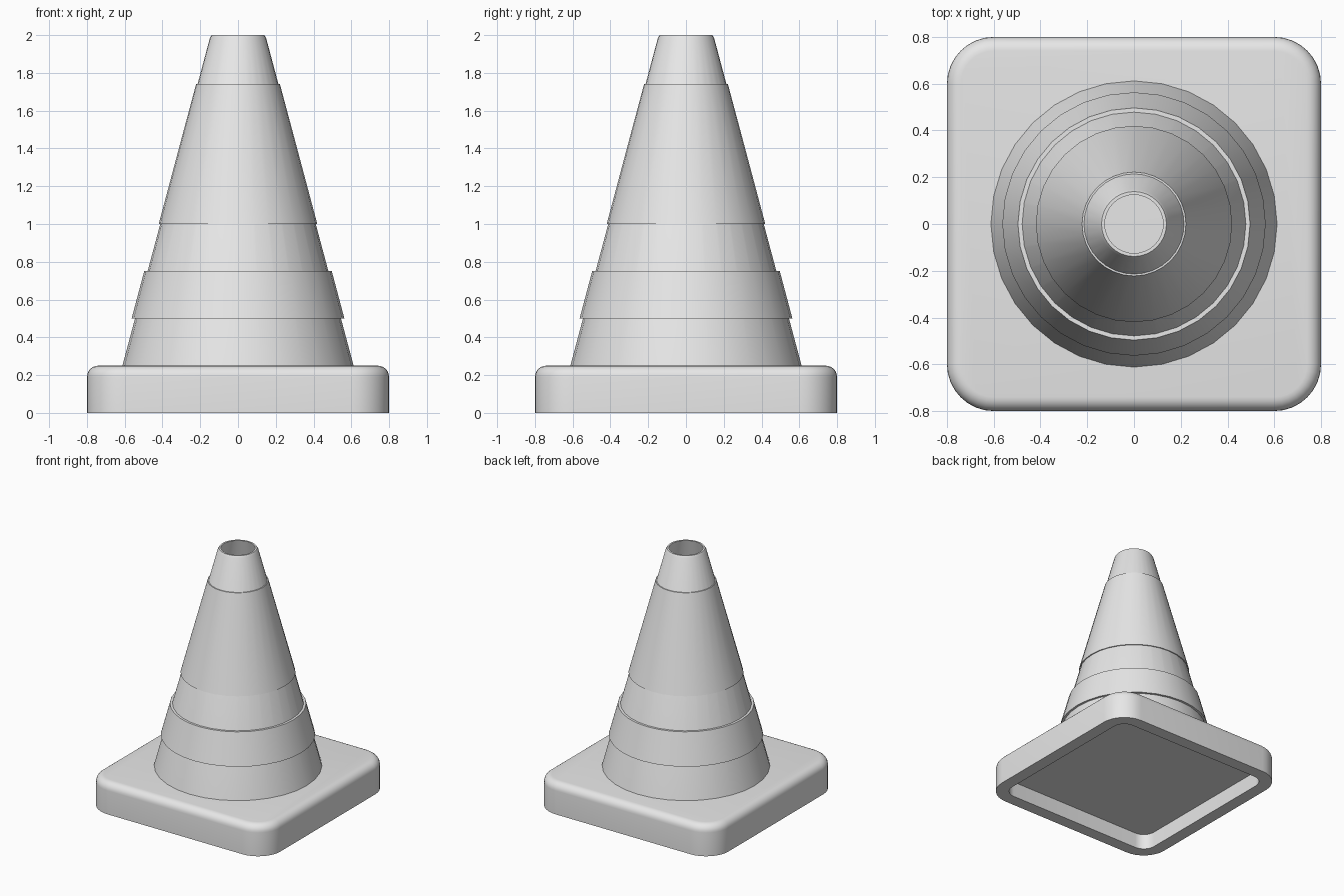
import bpy, bmesh, math

if "Cube" in bpy.data.objects:
    bpy.data.objects.remove(bpy.data.objects["Cube"], do_unlink=True)

grey = bpy.data.materials.new("light grey")
grey.use_nodes = True
grey.diffuse_color = (0.8, 0.8, 0.8, 1)
grey.node_tree.nodes["Principled BSDF"].inputs["Base Color"].default_value = (0.8, 0.8, 0.8, 1)

SIDES = 32


def finish(name, bm):
    bmesh.ops.recalc_face_normals(bm, faces=bm.faces)
    mesh = bpy.data.meshes.new(name)
    bm.to_mesh(mesh)
    bm.free()
    obj = bpy.data.objects.new(name, mesh)
    bpy.context.collection.objects.link(obj)
    mesh.materials.append(grey)
    bpy.ops.object.select_all(action='DESELECT')
    obj.select_set(True)
    bpy.context.view_layer.objects.active = obj
    bpy.ops.object.shade_smooth_by_angle(angle=math.radians(35))
    return obj


def stack(bm, rings, cap_start=False, cap_end=False, closed=False):
    """Join equal-length loops of points into a skin."""
    loops = [[bm.verts.new(p) for p in ring] for ring in rings]
    pairs = list(zip(loops, loops[1:])) + ([(loops[-1], loops[0])] if closed else [])
    for a, b in pairs:
        for i in range(len(a)):
            j = (i + 1) % len(a)
            bm.faces.new((a[i], a[j], b[j], b[i]))
    if cap_start:
        bm.faces.new(loops[0])
    if cap_end:
        bm.faces.new(loops[-1])


def circle(r, z):
    return [(r * math.cos(math.tau * i / SIDES), r * math.sin(math.tau * i / SIDES), z)
            for i in range(SIDES)]


def rounded_square(half, radius, z, steps=8):
    points = []
    c = half - radius
    for q, (sx, sy) in enumerate(((1, 1), (-1, 1), (-1, -1), (1, -1))):
        for k in range(steps + 1):
            a = math.pi / 2 * (q + k / steps)
            points.append((sx * c + radius * math.cos(a), sy * c + radius * math.sin(a), z))
    return points


def cone_radius(z):
    return 0.612 - 0.267 * (z - 0.25)


# Base slab: hollow underside, rounded corners and rounded top edge
HALF, CORNER, FILLET, TOP = 0.8, 0.2, 0.06, 0.25
rings = [rounded_square(0.7, 0.1, 0.125), rounded_square(0.7, 0.1, 0),
         rounded_square(HALF, CORNER, 0)]
for k in range(7):
    a = math.pi / 2 * k / 6
    inset = FILLET * (1 - math.cos(a))
    rings.append(rounded_square(HALF - inset, CORNER - inset, TOP - FILLET + FILLET * math.sin(a)))
bm = bmesh.new()
stack(bm, rings, cap_start=True, cap_end=True)
finish("base", bm)

# Hollow cone with a softened lip
wall = 0.02
bm = bmesh.new()
stack(bm, [circle(cone_radius(TOP) - wall, TOP), circle(cone_radius(TOP), TOP),
           circle(cone_radius(1.985), 1.985), circle(0.139, 2),
           circle(0.125, 2)], closed=True)
finish("cone", bm)

# Raised sleeves wrapped around the cone
for name, low, high, lift in (("lower_sleeve", 0.5, 0.75, 0.018),
                              ("upper_sleeve", 1.0, 1.74, 0.008)):
    bm = bmesh.new()
    stack(bm, [circle(cone_radius(low) - 0.005, low), circle(cone_radius(low) + lift, low),
               circle(cone_radius(high) + lift, high), circle(cone_radius(high) - 0.005, high)],
          closed=True)
    finish(name, bm)
